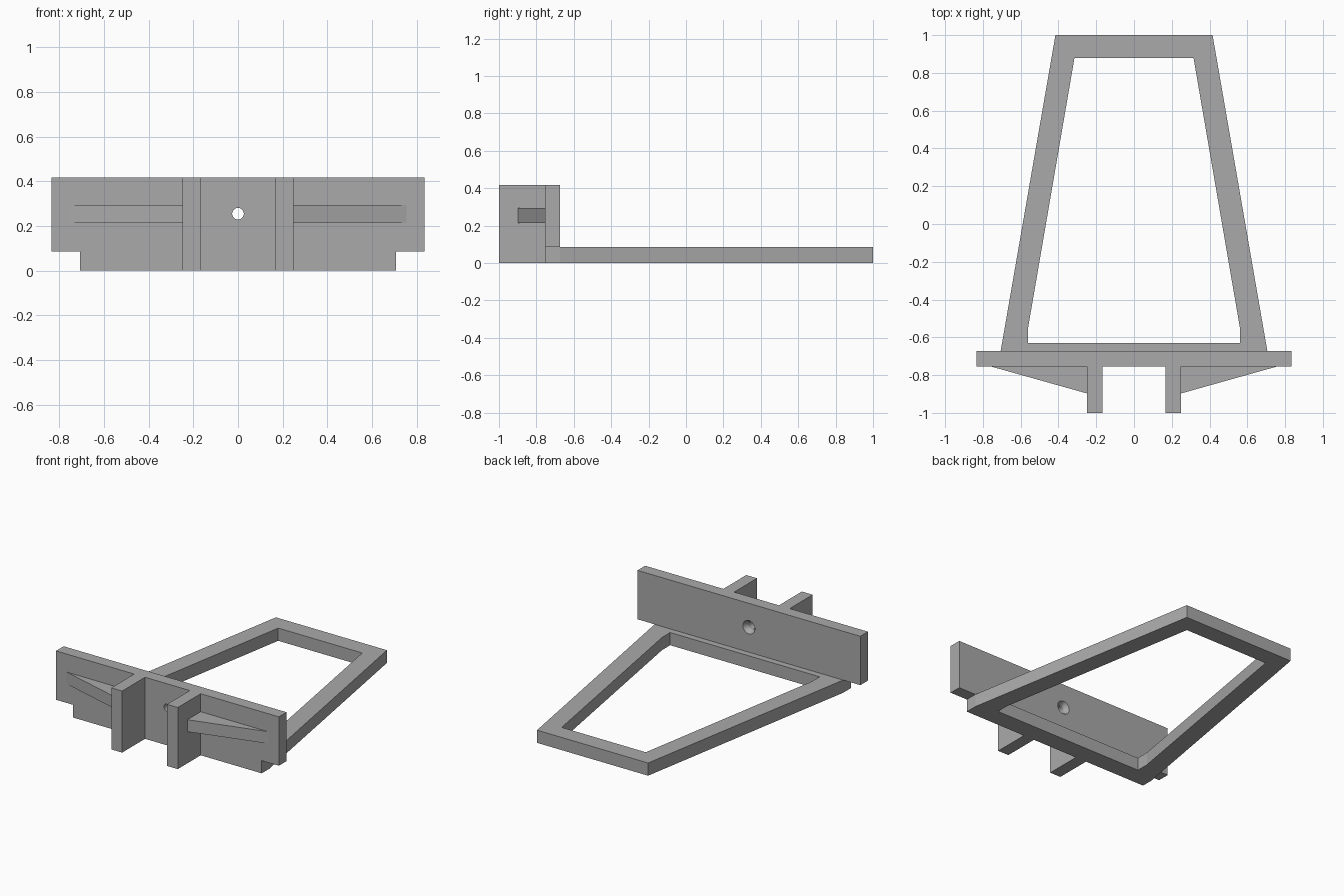
import bpy, bmesh
from mathutils import Vector, Matrix

cube = bpy.data.objects.get("Cube")
if cube:
    bpy.data.objects.remove(cube, do_unlink=True)

grey = bpy.data.materials.new("plain grey")
grey.use_nodes = True
colour = (0.4, 0.4, 0.4, 1)
grey.diffuse_color = colour
grey.node_tree.nodes["Principled BSDF"].inputs["Base Color"].default_value = colour


def add_object(name, bm):
    bmesh.ops.recalc_face_normals(bm, faces=bm.faces)
    mesh = bpy.data.meshes.new(name)
    bm.to_mesh(mesh)
    bm.free()
    mesh.materials.append(grey)
    obj = bpy.data.objects.new(name, mesh)
    bpy.context.collection.objects.link(obj)
    return obj


def prism(name, points, direction):
    """Extrude a closed outline of 3D points along a direction."""
    bm = bmesh.new()
    face = bm.faces.new([bm.verts.new(p) for p in points])
    result = bmesh.ops.extrude_face_region(bm, geom=[face], use_keep_orig=True)
    verts = [v for v in result["geom"] if isinstance(v, bmesh.types.BMVert)]
    bmesh.ops.translate(bm, verts=verts, vec=Vector(direction))
    return add_object(name, bm)


def mirrored(half):
    return half + [(-x, y) for x, y in reversed(half)]


def cut(target, cutter):
    mod = target.modifiers.new("cut", "BOOLEAN")
    mod.operation = "DIFFERENCE"
    mod.solver = "EXACT"
    mod.object = cutter
    bpy.context.view_layer.objects.active = target
    bpy.ops.object.modifier_apply(modifier=mod.name)
    bpy.data.objects.remove(cutter, do_unlink=True)


def cone_cutter(name, y, depth, front_radius, back_radius):
    bm = bmesh.new()
    bmesh.ops.create_cone(bm, cap_ends=True, segments=32, radius1=back_radius,
                          radius2=front_radius, depth=depth)
    turn = Matrix.Translation((0, y, HOLE_Z)) @ Matrix.Rotation(1.5707963, 4, "X")
    bmesh.ops.transform(bm, matrix=turn, verts=bm.verts)
    return add_object(name, bm)


FRONT, BACK = -0.755, -0.673     # faces of the upright plate
BASE, TOP = 0.086, 0.417         # frame height and plate height
HOLE_Z = 0.255

# Tapered flat frame with a window
outer = mirrored([(0.706, BACK), (0.416, 1.0)])
inner = mirrored([(0.56, -0.63), (0.56, -0.545), (0.315, 0.88)])
frame = prism("base_frame", [(x, y, 0) for x, y in outer], (0, 0, BASE))
window = prism("window_cutter", [(x, y, -0.1) for x, y in inner], (0, 0, 0.4))
cut(frame, window)

# Upright plate with notched lower corners
outline = mirrored([(0.706, 0), (0.706, BASE), (0.835, BASE), (0.835, TOP)])
plate = prism("upright_plate", [(x, FRONT, z) for x, z in outline],
              (0, BACK - FRONT, 0))

# Bolt hole with a wider recess at the back
cut(plate, cone_cutter("hole_cutter", FRONT, 0.4, 0.026, 0.026))
cut(plate, cone_cutter("recess_cutter", BACK, 0.06, 0.026, 0.064))

# Front flanges and tapered side braces
for side, sign in (("left", 1), ("right", -1)):
    flange = [(0.168, -1), (0.249, -1), (0.249, FRONT), (0.168, FRONT)]
    prism(side + "_flange", [(sign * x, y, 0) for x, y in flange], (0, 0, TOP))
    brace = [(0.249, -0.897), (0.755, FRONT), (0.249, FRONT)]
    prism(side + "_brace", [(sign * x, y, 0.214) for x, y in brace], (0, 0, 0.081))

# Smooth the hole walls, keep all edges crisp
bpy.ops.object.select_all(action="DESELECT")
plate.select_set(True)
bpy.context.view_layer.objects.active = plate
bpy.ops.object.shade_smooth_by_angle(angle=0.5)
